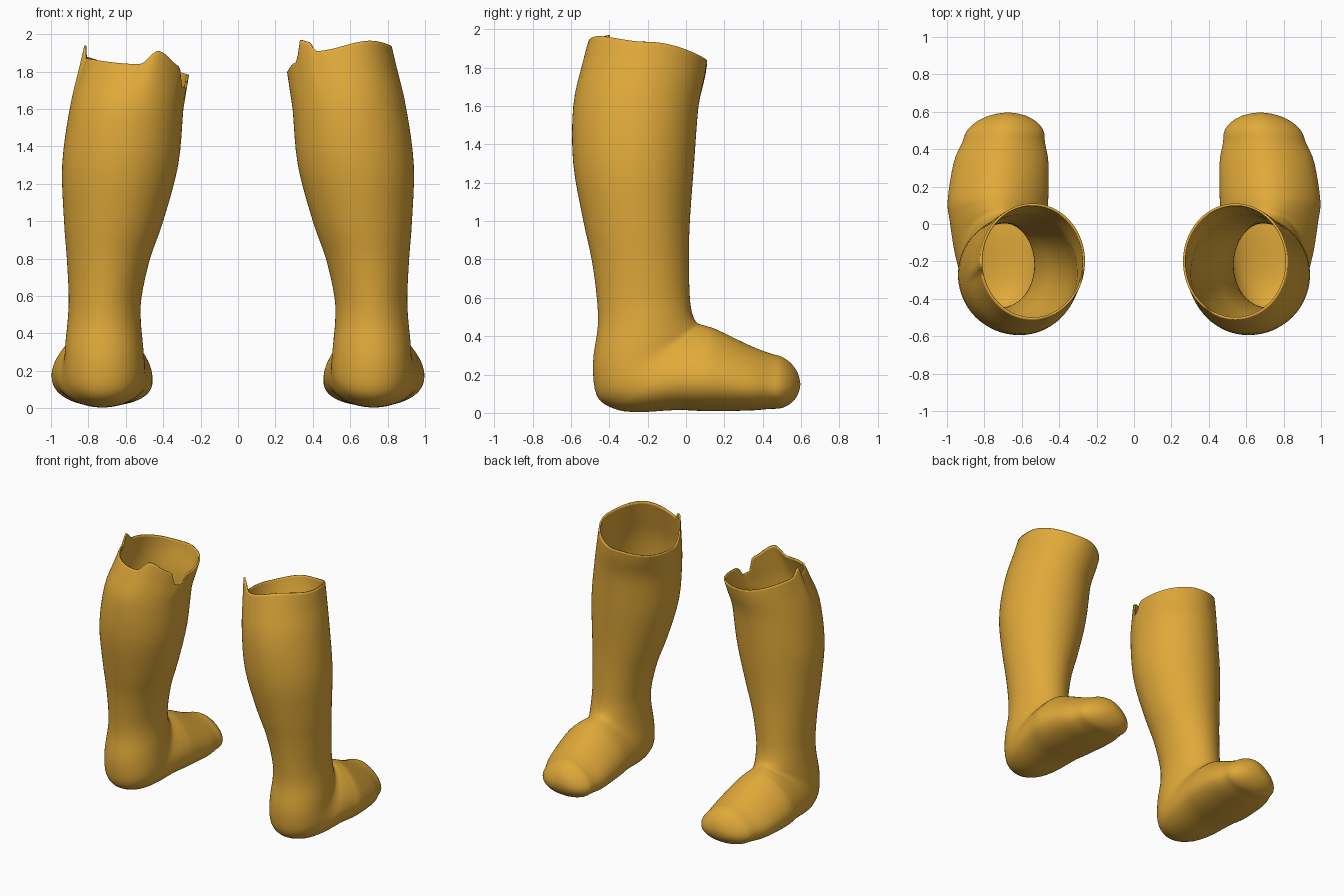
import bpy, bmesh, math

if "Cube" in bpy.data.objects:
    bpy.data.objects.remove(bpy.data.objects["Cube"])

SEG = 96   # points round each ring
SUB = 4    # rings between two stations

mat = bpy.data.materials.new("golden_rubber")
mat.diffuse_color = (0.75, 0.40, 0.042, 1)
mat.use_nodes = True
mat.node_tree.nodes["Principled BSDF"].inputs["Base Color"].default_value = mat.diffuse_color

# Shaft, level rings: height, front y, back y, inner x, outer x
SHAFT = [
    (1.9, .11, -.51, .262, .822),
    (1.8, .098, -.54, .272, .848),
    (1.6, .065, -.588, .292, .90),
    (1.3, .042, -.588, .32, .94),
    (1.0, .02, -.535, .40, .93),
    (.8, .015, -.492, .47, .915),
    (.6, .02, -.465, .515, .905),
]
# Foot, rings fanning round the ankle: instep y,z; sole y,z; inner x, outer x
FOOT = [
    (.035, .51, -.46, .45, .52, .91),
    (.055, .472, -.485, .26, .51, .922),
    (.07, .463, -.465, .09, .50, .93),
    (.08, .46, -.375, .022, .495, .945),
    (.09, .457, -.25, .004, .485, .965),
    (.115, .45, -.05, .015, .47, .985),
    (.165, .432, .10, .01, .458, .997),
    (.34, .348, .32, .012, .457, .965),
    (.44, .31, .43, .02, .475, .92),
]

# Torn rim: angle from the toe side towards the outer side, height
RIM_RIGHT = [(0, 1.84), (90, 1.935), (145, 1.965), (206, 1.91), (217, 1.96),
             (230, 1.97), (234, 1.85), (265, 1.80), (300, 1.80), (360, 1.84)]
RIM_LEFT = [(0, 1.82), (80, 1.88), (94, 1.94), (102, 1.87), (183, 1.84),
            (204, 1.91), (235, 1.83), (240, 1.72), (252, 1.71), (262, 1.78),
            (360, 1.82)]


def stations():
    rows = [(f, z, b, z, xi, xo) for z, f, b, xi, xo in SHAFT] + FOOT
    # Rounded toe: ellipsoid-like end
    for deg in (22, 42, 60, 73, 82):
        s, c = math.sin(math.radians(deg)), math.cos(math.radians(deg))
        y, zc, xc = .438 + .157 * s, .165 - .015 * s, .697 - .022 * s
        rows.append((y, zc + .145 * c, y, zc - .145 * c,
                     xc - .2225 * c, xc + .2225 * c))
    return rows


def rim_height(table, angle):
    for (a, h), (b, k) in zip(table, table[1:]):
        if a <= angle <= b:
            t = (angle - a) / (b - a)
            return h + (k - h) * t * t * (3 - 2 * t)


def spline(points):
    """Catmull-Rom through the stations."""
    out = []
    last = len(points) - 1
    for i in range(last):
        quad = [points[max(0, min(last, i + d))] for d in (-1, 0, 1, 2)]
        for s in range(SUB):
            t = s / SUB
            out.append([0.5 * (2 * b + (c - a) * t
                               + (2 * a - 5 * b + 4 * c - d) * t * t
                               + (3 * b - a - 3 * c + d) * t ** 3)
                        for a, b, c, d in zip(*quad)])
    out.append(list(points[-1]))
    return out


def build_boot(name, side, rim):
    bm = bmesh.new()
    rings = []
    for ay, az, by, bz, xin, xout in spline(stations()):
        # Upright rings are wider towards the sole
        k = 0.28 * (az - bz) / math.hypot(ay - by, az - bz)
        ring = []
        for i in range(SEG):
            a = 2 * math.pi * i / SEG
            c, s = math.cos(a), math.sin(a)
            x = (xin + xout) / 2 + (xout - xin) / 2 * s * (1 - k * c) / (1 + k * k / 2)
            y = (ay + by) / 2 + c * (ay - by) / 2
            z = (az + bz) / 2 + c * (az - bz) / 2
            if z > 1.6:   # stretch the top up to the torn rim
                z = 1.6 + (z - 1.6) / 0.3 * (rim_height(rim, 360 * i / SEG) - 1.6)
            ring.append(bm.verts.new((side * x, y, z)))
        rings.append(ring)
    # Skin
    for r, q in zip(rings, rings[1:]):
        for i in range(SEG):
            j = (i + 1) % SEG
            bm.faces.new((r[i], r[j], q[j], q[i]))
    # Toe cap
    tip = bm.verts.new((side * 0.675, 0.597, 0.15))
    for i in range(SEG):
        bm.faces.new((rings[-1][i], rings[-1][(i + 1) % SEG], tip))
    # Outward normals, judged from the toe cap
    bm.normal_update()
    if tip.link_faces[0].normal.y < 0:
        bmesh.ops.reverse_faces(bm, faces=bm.faces[:])
    for f in bm.faces:
        f.smooth = True
    mesh = bpy.data.meshes.new(name)
    bm.to_mesh(mesh)
    bm.free()
    mesh.materials.append(mat)
    boot = bpy.data.objects.new(name, mesh)
    bpy.context.collection.objects.link(boot)
    # Thin wall inwards
    wall = boot.modifiers.new("wall", 'SOLIDIFY')
    wall.thickness = 0.012
    wall.offset = -1


build_boot("right_boot", 1, RIM_RIGHT)
build_boot("left_boot", -1, RIM_LEFT)
